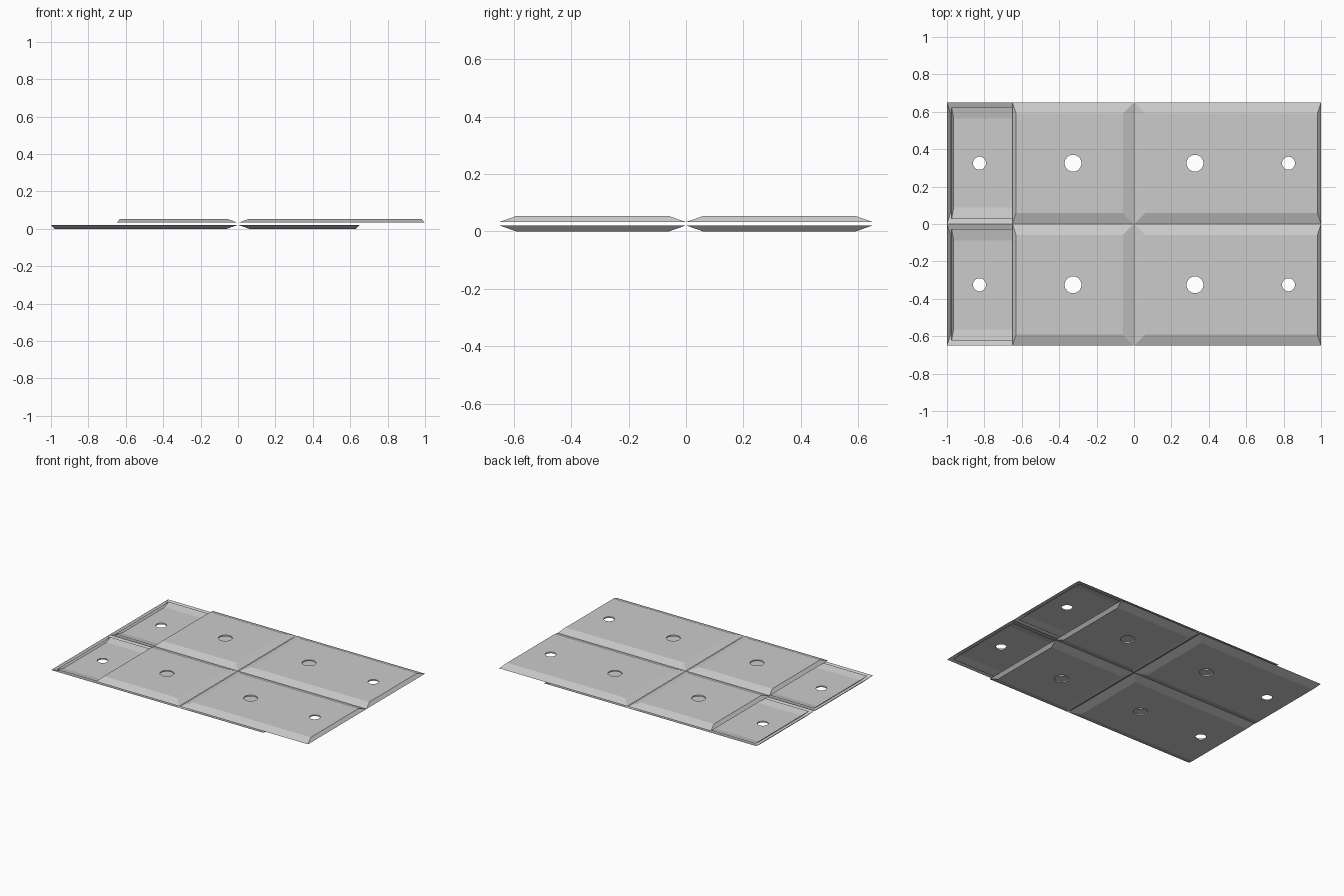
import bpy, bmesh, math
from mathutils import Matrix, Vector

cube = bpy.data.objects.get("Cube")
if cube:
    bpy.data.objects.remove(cube, do_unlink=True)

HEIGHT = 0.054      # whole stack
RIM = 0.021         # depth of one tray
FLOOR = 0.009       # height of the inner skin's floor
WIDTH = 0.65        # tray width in y
SLOPE = 0.06        # run of the gentle sides
STEEP = 0.02        # run of the steep far end
LIP = 0.027         # gap between outer and inner skins at the rim

grey = bpy.data.materials.new("light grey")
grey.use_nodes = True
colour = (0.6, 0.6, 0.6, 1)
grey.diffuse_color = colour
grey.node_tree.nodes["Principled BSDF"].inputs["Base Color"].default_value = colour


def loop(bm, points):
    verts = [bm.verts.new(p) for p in points]
    edges = [bm.edges.new((v, verts[i - 1])) for i, v in enumerate(verts)]
    return verts, edges


def rectangle(x0, x1, half, z):
    return [(x0, -half, z), (x1, -half, z), (x1, half, z), (x0, half, z)]


def circle(x, radius, z, n=32):
    turns = [math.tau * i / n for i in range(n)]
    return [(x + radius * math.cos(a), radius * math.sin(a), z) for a in turns]


def bridge(bm, a, b):
    for i in range(len(a)):
        bm.faces.new((a[i - 1], a[i], b[i], b[i - 1]))


def skin(bm, rim, floor, holes, z):
    """Sloped sides and a pierced floor; returns the hole rims and floor faces."""
    top, _ = loop(bm, rectangle(*rim, RIM))
    base, edges = loop(bm, rectangle(*floor, z))
    bridge(bm, top, base)
    rings = []
    for x, radius in holes:
        ring, ring_edges = loop(bm, circle(x, radius, z))
        rings.append(ring)
        edges += ring_edges
    filled = bmesh.ops.triangle_fill(bm, use_beauty=True, edges=edges)
    return rings, [f for f in filled["geom"] if isinstance(f, bmesh.types.BMFace)]


def tray(name, length, side, holes, y, flipped):
    """Open double-skinned tray running from the middle seam to its far end."""
    bm = bmesh.new()
    half = WIDTH / 2
    outer, floor = skin(bm, (0.002, length, half),
                        (SLOPE, length - STEEP, half - SLOPE), holes, 0)
    inner, _ = skin(bm, (LIP, length - 0.025, half - LIP),
                    (LIP + SLOPE, length - 0.036, half - LIP - SLOPE), holes, FLOOR)
    # Hole walls join the two skins
    for a, b in zip(outer, inner):
        bridge(bm, a, b)
    # Point the trays along their own side, then turn the upper layer over
    if side < 0:
        bm.transform(Matrix.Rotation(math.pi, 4, "Z"))
    if flipped:
        bm.transform(Matrix.Translation(Vector((0, 0, HEIGHT)))
                     @ Matrix.Rotation(math.pi, 4, "Y"))
    bmesh.ops.recalc_face_normals(bm, faces=bm.faces)
    bm.normal_update()
    if (floor[0].normal.z > 0) != flipped:
        bmesh.ops.reverse_faces(bm, faces=bm.faces)
    mesh = bpy.data.meshes.new(name)
    bm.to_mesh(mesh)
    bm.free()
    mesh.materials.append(grey)
    obj = bpy.data.objects.new(name, mesh)
    obj.location.y = y
    bpy.context.collection.objects.link(obj)


middle_hole = (0.326, 0.045)
end_hole = (0.826, 0.035)

# Two layers, each with a long and a short tray in front and back rows
for layer, flipped in (("lower", False), ("upper", True)):
    for row, y in (("front", -WIDTH / 2), ("back", WIDTH / 2)):
        tray(f"{layer}_{row}_long_tray", 1, -1, [middle_hole, end_hole], y, flipped)
        tray(f"{layer}_{row}_short_tray", 0.65, 1, [middle_hole], y, flipped)
